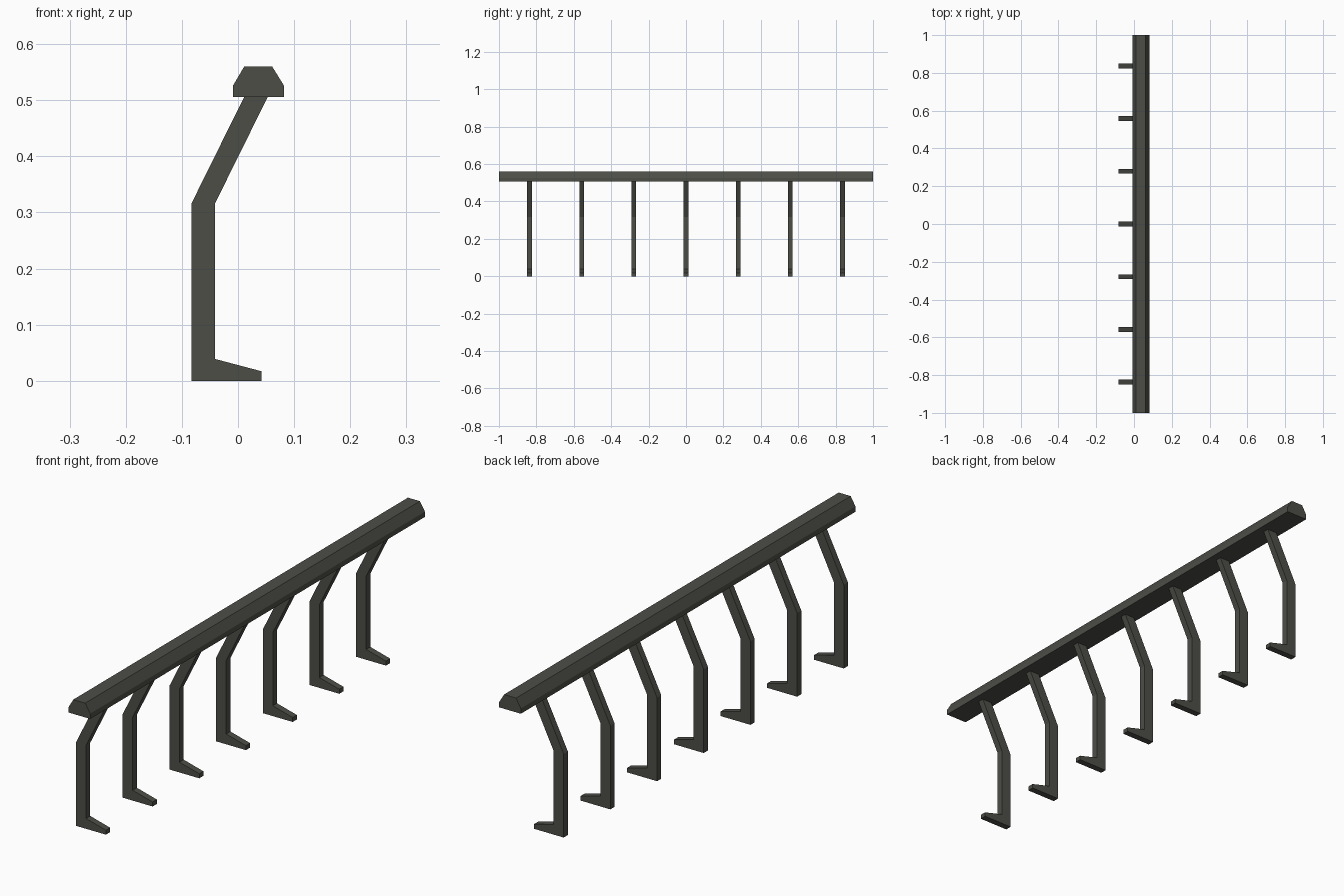
import bpy

if "Cube" in bpy.data.objects:
    bpy.data.objects.remove(bpy.data.objects["Cube"])

metal = bpy.data.materials.new("dark grey metal")
metal.diffuse_color = (0.075, 0.075, 0.064, 1)
metal.use_nodes = True
metal.node_tree.nodes["Principled BSDF"].inputs["Base Color"].default_value = metal.diffuse_color


def extrude_y(name, profile, y, depth):
    """Extrude an (x, z) profile along y, centred on y."""
    n = len(profile)
    verts = [(x, y + s * depth / 2, z) for s in (-1, 1) for x, z in profile]
    faces = [list(range(n)), list(range(2 * n - 1, n - 1, -1))]
    faces += [[i, i + n, (i + 1) % n + n, (i + 1) % n] for i in range(n)]
    mesh = bpy.data.meshes.new(name)
    mesh.from_pydata(verts, [], faces)
    mesh.materials.append(metal)
    obj = bpy.data.objects.new(name, mesh)
    bpy.context.collection.objects.link(obj)
    return obj


# Chamfered top rail (counter-clockwise seen from the front)
rail = [(-0.009, 0.506), (0.082, 0.506), (0.082, 0.526),
        (0.061, 0.56), (0.011, 0.56), (-0.009, 0.526)]
extrude_y("top_rail", rail, 0, 2.0)

# Seven bent brackets with tapered feet
bracket = [(-0.083, 0), (0.042, 0), (0.042, 0.017), (-0.041, 0.039),
           (-0.041, 0.316), (0.053, 0.506), (0.011, 0.506), (-0.083, 0.316)]
for i in range(7):
    extrude_y(f"bracket_{i + 1}", bracket, (i - 3) * 0.279, 0.025)
